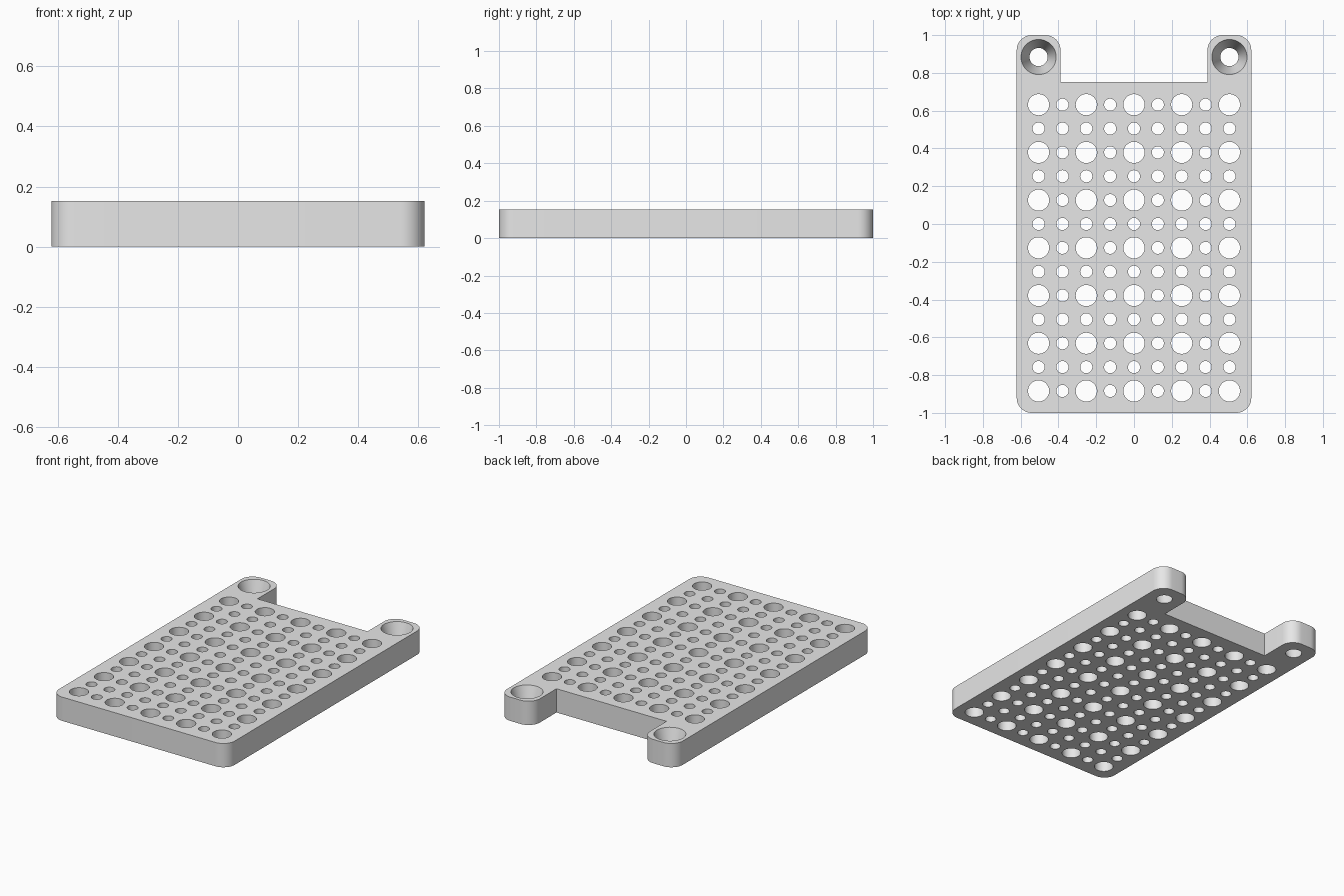
import bpy
import bmesh
from math import cos, sin, pi, radians

cube = bpy.data.objects.get("Cube")
if cube:
    bpy.data.objects.remove(cube, do_unlink=True)

HALF_W, HALF_L, HEIGHT = 0.621, 1.0, 0.152
TAB_X, TAB_Y = 0.389, 0.752      # inner side and root of the two tabs
CORNER = 0.08
PITCH = 0.1263
FIRST_ROW = -0.884


def arc(cx, cy, r, start, sweep, steps):
    return [(cx + r * cos(radians(start + sweep * i / steps)),
             cy + r * sin(radians(start + sweep * i / steps)))
            for i in range(steps + 1)]


def circle(cx, cy, r, steps=40):
    return arc(cx, cy, r, 0, 360, steps)[:-1]


def add_wall(bm, low, high):
    """Join a closed bottom loop to a top loop; return the rim edges."""
    a = [bm.verts.new((x, y, 0)) for x, y in low]
    b = [bm.verts.new((x, y, HEIGHT)) for x, y in high]
    n = len(a)
    for i in range(n):
        j = (i + 1) % n
        bm.faces.new((a[i], a[j], b[j], b[i]))
    return [[bm.edges.get((ring[i], ring[(i + 1) % n])) for i in range(n)]
            for ring in (a, b)]


# Outline: right half, mirrored for the left half
right = (arc(HALF_W - CORNER, CORNER - HALF_L, CORNER, -90, 90, 12)
         + arc(HALF_W - CORNER, HALF_L - CORNER, CORNER, 0, 90, 12)
         + arc(TAB_X + CORNER, HALF_L - CORNER, CORNER, 90, 90, 12)
         + [(TAB_X, TAB_Y)])
outline = right + [(-x, y) for x, y in reversed(right)]
loops = [(outline, outline)]

# Grid of large and small through holes
for row in range(13):
    for col in range(-4, 5):
        large = row % 2 == 0 and col % 2 == 0
        ring = circle(col * PITCH, FIRST_ROW + row * PITCH,
                      0.056 if large else 0.032)
        loops.append((ring, ring))

# Tapered screw holes in the tabs
for side in (-1, 1):
    x, y = side * 4 * PITCH, -FIRST_ROW
    loops.append((circle(x, y, 0.048, 48), circle(x, y, 0.093, 48)))

# Walls, then the flat bottom and top
bm = bmesh.new()
bottom_edges, top_edges = [], []
for low, high in loops:
    lower, upper = add_wall(bm, low, high)
    bottom_edges += lower
    top_edges += upper
for edges, direction in ((bottom_edges, -1), (top_edges, 1)):
    bmesh.ops.triangle_fill(bm, edges=edges, use_beauty=True,
                            normal=(0, 0, direction))
bmesh.ops.recalc_face_normals(bm, faces=bm.faces[:])

mesh = bpy.data.meshes.new("perforated_plate")
bm.to_mesh(mesh)
bm.free()
plate = bpy.data.objects.new("perforated_plate", mesh)
bpy.context.collection.objects.link(plate)

# Plain grey finish
grey = bpy.data.materials.new("light_grey")
grey.use_nodes = True
colour = (0.8, 0.8, 0.8, 1)
grey.diffuse_color = colour
grey.node_tree.nodes["Principled BSDF"].inputs["Base Color"].default_value = colour
mesh.materials.append(grey)

bpy.ops.object.select_all(action="DESELECT")
plate.select_set(True)
bpy.context.view_layer.objects.active = plate
bpy.ops.object.shade_smooth_by_angle(angle=radians(30))
